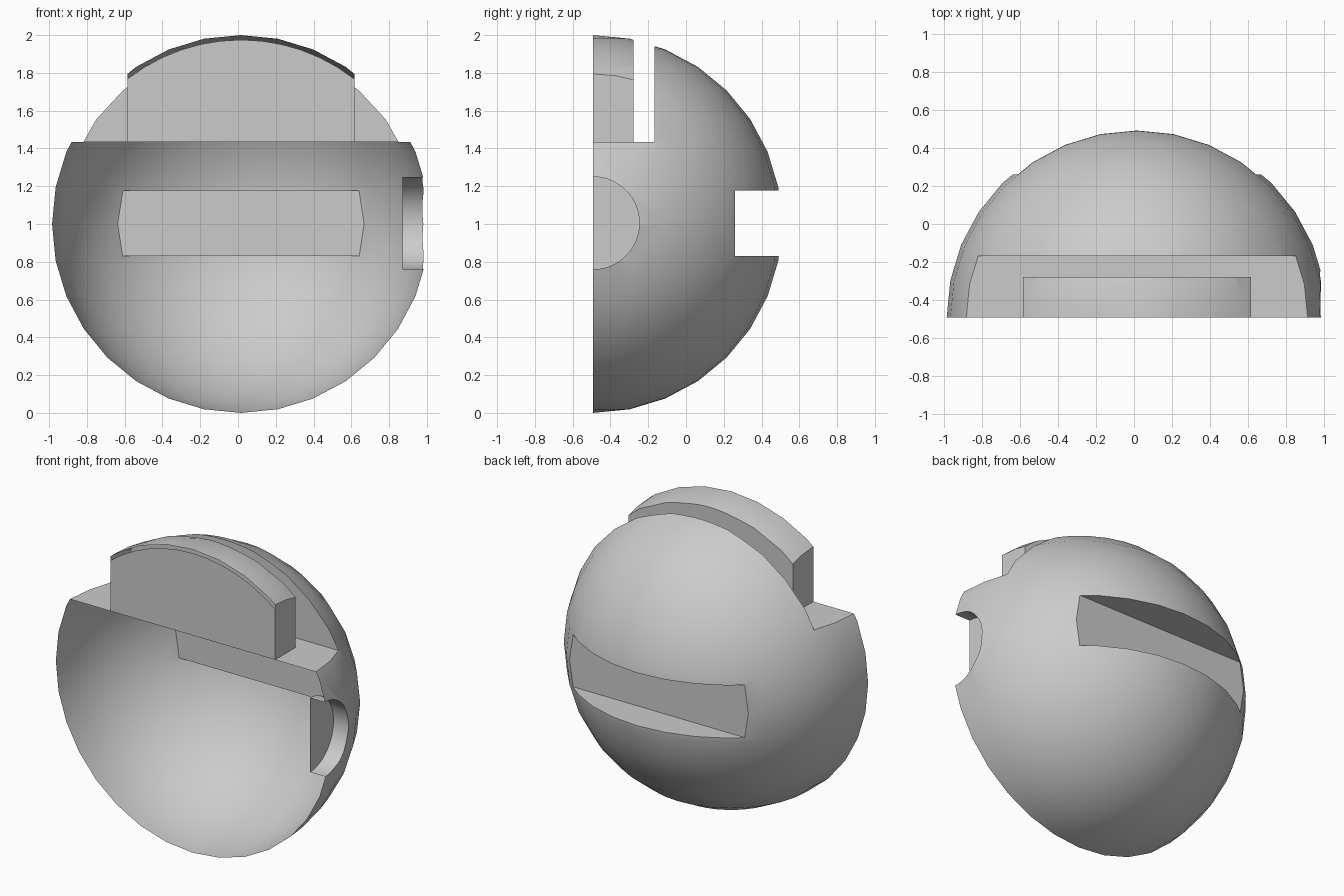
import bpy, bmesh, math
from mathutils import Matrix

if "Cube" in bpy.data.objects:
    bpy.data.objects.remove(bpy.data.objects["Cube"])

CX, CY, CZ = 0.0155, -0.492, 1.0
TAB_L, TAB_R, TAB_BACK = CX - 0.60, CX + 0.60, -0.278
SHELF_Z, WALL_Y = 1.433, -0.167


def add_object(name, bm):
    bmesh.ops.recalc_face_normals(bm, faces=bm.faces)
    mesh = bpy.data.meshes.new(name)
    bm.to_mesh(mesh)
    bm.free()
    obj = bpy.data.objects.new(name, mesh)
    bpy.context.collection.objects.link(obj)
    return obj


def prism(name, outline, z0, z1):
    bm = bmesh.new()
    face = bm.faces.new([bm.verts.new((x, y, z0)) for x, y in outline])
    ext = bmesh.ops.extrude_face_region(bm, geom=[face])["geom"]
    verts = [v for v in ext if isinstance(v, bmesh.types.BMVert)]
    bmesh.ops.translate(bm, verts=verts, vec=(0, 0, z1 - z0))
    return add_object(name, bm)


# Round shell
bm = bmesh.new()
bmesh.ops.create_uvsphere(bm, u_segments=32, v_segments=16, radius=1.0,
                          matrix=Matrix.Translation((CX, CY, CZ)))
shell = add_object("round_shell", bm)

# Cutters: upper channel around the tab, rear slot, round side recess
channel = prism("channel_cutter",
                [(-1.3, -0.8), (TAB_L, -0.8), (TAB_L, TAB_BACK), (TAB_R, TAB_BACK),
                 (TAB_R, -0.8), (1.3, -0.8), (1.3, WALL_Y), (-1.3, WALL_Y)],
                SHELF_Z, 2.3)
slot = prism("slot_cutter", [(-1.3, 0.26), (1.3, 0.26), (1.3, 0.9), (-1.3, 0.9)],
             0.83, 1.177)
bm = bmesh.new()
bmesh.ops.create_cone(bm, cap_ends=True, segments=64, radius1=0.245, radius2=0.245,
                      depth=0.4, matrix=Matrix.Translation((1.07, CY, 1.005))
                      @ Matrix.Rotation(math.pi / 2, 4, 'Y'))
recess = add_object("recess_cutter", bm)

cutters = [channel, slot, recess]
for c in cutters:
    c.hide_render = True
    mod = shell.modifiers.new(c.name, 'BOOLEAN')
    mod.operation, mod.solver, mod.object = 'DIFFERENCE', 'EXACT', c

# Bake the cuts, then open the front half
dg = bpy.context.evaluated_depsgraph_get()
baked = bpy.data.meshes.new_from_object(shell.evaluated_get(dg))
shell.modifiers.clear()
shell.data = baked
for c in cutters:
    bpy.data.objects.remove(c)
bm = bmesh.new()
bm.from_mesh(shell.data)
bmesh.ops.bisect_plane(bm, geom=bm.verts[:] + bm.edges[:] + bm.faces[:], dist=1e-4,
                       plane_co=(0, CY, 0), plane_no=(0, 1, 0), clear_inner=True)
bm.to_mesh(shell.data)
bm.free()

# Front plate of the tab, same outline as its back wall
r = math.sqrt(1 - (TAB_BACK - CY) ** 2) - 0.002
a = math.asin(0.60 / r)
bm = bmesh.new()
pts = [(TAB_L, SHELF_Z), (TAB_R, SHELF_Z)]
pts += [(CX + r * math.sin(a - 2 * a * i / 12), CZ + r * math.cos(a - 2 * a * i / 12))
        for i in range(13)]
bm.faces.new([bm.verts.new((x, CY, z)) for x, z in pts])
plate = add_object("tab_front_plate", bm)

# Smooth shading with sharp cut edges
bpy.ops.object.select_all(action='DESELECT')
shell.select_set(True)
bpy.context.view_layer.objects.active = shell
bpy.ops.object.shade_smooth_by_angle(angle=math.radians(30))
